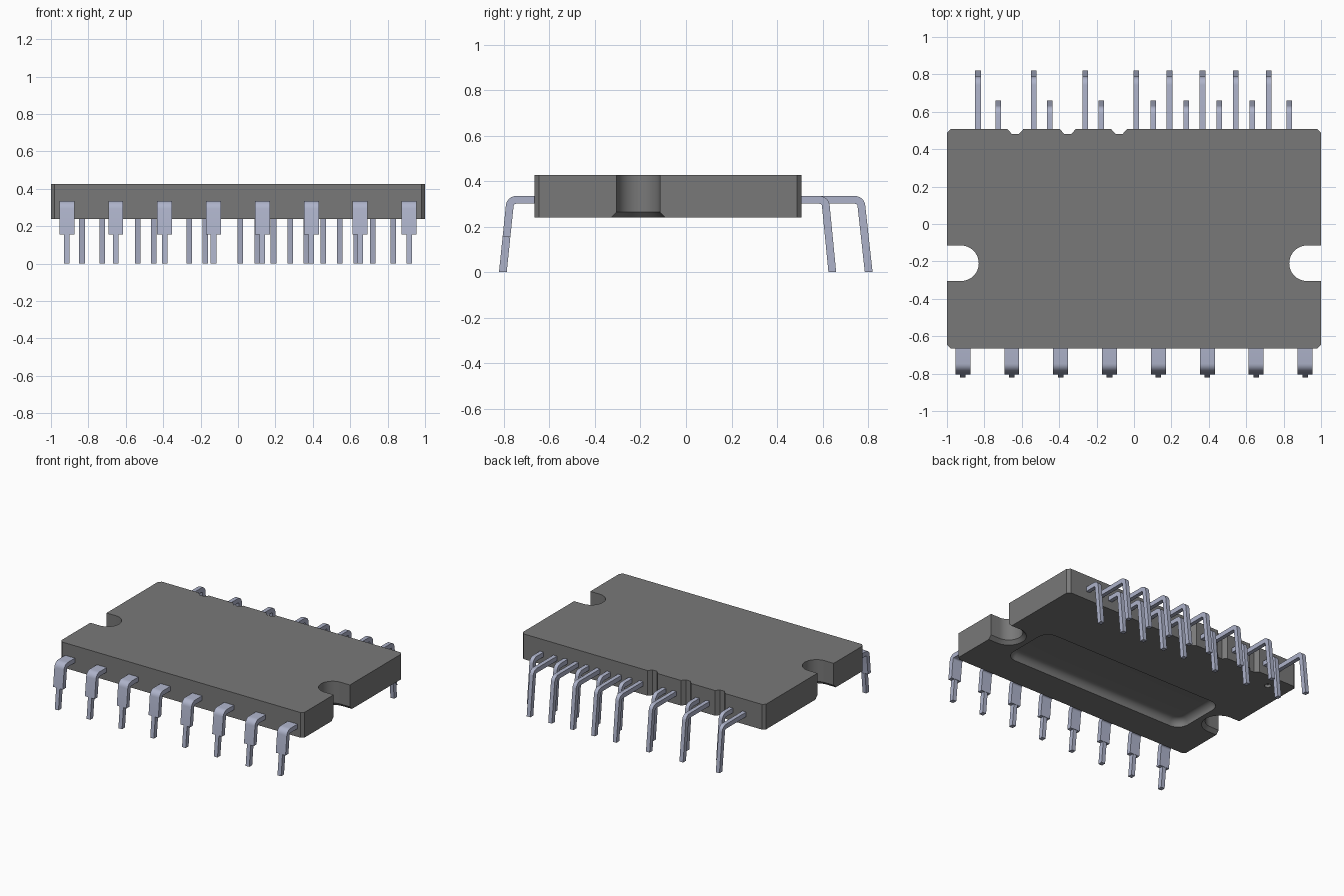
import bpy, bmesh, math
from mathutils import Vector

if "Cube" in bpy.data.objects:
    bpy.data.objects.remove(bpy.data.objects["Cube"], do_unlink=True)


def material(name, rgb):
    m = bpy.data.materials.new(name)
    m.use_nodes = True
    m.diffuse_color = (*rgb, 1)
    bsdf = next(n for n in m.node_tree.nodes if n.type == 'BSDF_PRINCIPLED')
    bsdf.inputs["Base Color"].default_value = (*rgb, 1)
    return m


GREY = material("moulded grey", (0.19, 0.19, 0.19))
METAL = material("tinned metal", (0.42, 0.45, 0.59))


def finish(name, bm, mat):
    bmesh.ops.recalc_face_normals(bm, faces=bm.faces[:])
    me = bpy.data.meshes.new(name)
    bm.to_mesh(me)
    bm.free()
    me.materials.append(mat)
    ob = bpy.data.objects.new(name, me)
    bpy.context.collection.objects.link(ob)
    return ob


def activate(ob):
    bpy.ops.object.select_all(action='DESELECT')
    ob.select_set(True)
    bpy.context.view_layer.objects.active = ob


def smooth(ob):
    activate(ob)
    bpy.ops.object.shade_smooth_by_angle(angle=math.radians(30))


def add_loft(bm, rings):
    """Skin closed rings of equal length and cap both ends."""
    vs = [[bm.verts.new(p) for p in ring] for ring in rings]
    n = len(vs[0])
    for a, b in zip(vs, vs[1:]):
        for i in range(n):
            j = (i + 1) % n
            bm.faces.new((a[i], a[j], b[j], b[i]))
    bm.faces.new(vs[0][::-1])
    bm.faces.new(vs[-1])


def rounded(cx, cy, hx, hy, r, z, steps=10):
    """Rounded rectangle at height z."""
    pts = []
    for q, (sx, sy) in enumerate(((1, 1), (-1, 1), (-1, -1), (1, -1))):
        for k in range(steps + 1):
            a = (q + k / steps) * math.pi / 2
            pts.append((cx + sx * (hx - r) + r * math.cos(a),
                        cy + sy * (hy - r) + r * math.sin(a), z))
    return pts


def cut(body, cx, cy, hx, hy, r, levels):
    """Subtract a rounded pocket given by (inset, z) levels."""
    bm = bmesh.new()
    add_loft(bm, [rounded(cx, cy, hx - i, hy - i, r - i, z) for i, z in levels])
    bmesh.ops.remove_doubles(bm, verts=bm.verts[:], dist=1e-5)
    cutter = finish("cutter", bm, GREY)
    cutter.hide_render = True
    mod = body.modifiers.new("pocket", 'BOOLEAN')
    mod.operation, mod.solver, mod.object = 'DIFFERENCE', 'EXACT', cutter
    activate(body)
    bpy.ops.object.modifier_apply(modifier=mod.name)
    bpy.data.objects.remove(cutter, do_unlink=True)


# Package body: chamfered outline with three small notches on the back edge
FRONT, BACK, BOTTOM, TOP, C = -0.665, 0.507, 0.24, 0.427, 0.02
outline = [(-1 + C, FRONT), (1 - C, FRONT), (1, FRONT + C), (1, BACK - C), (1 - C, BACK)]
for x in (-0.08, -0.354, -0.634):
    outline += [(x + 0.042, BACK), (x + 0.018, BACK - 0.027),
                (x - 0.018, BACK - 0.027), (x - 0.042, BACK)]
outline += [(-1 + C, BACK), (-1, BACK - C), (-1, FRONT + C)]
bm = bmesh.new()
add_loft(bm, [[(x, y, z) for x, y in outline] for z in (BOTTOM, TOP)])
body = finish("package_body", bm, GREY)

# Screw slots at both ends, flared at the underside
for s in (-1, 1):
    cut(body, s * 1.115, -0.21, 0.285, 0.095, 0.0949,
        [(-0.065, 0.2), (0, 0.265), (0, 0.5)])

# Underside recess with a filleted floor, and a small pin-one dimple
F = 0.05
fillet = [(F * (1 - math.cos(a)), 0.245 + F * math.sin(a))
          for a in (k * math.pi / 16 for k in range(9))]
cut(body, 0, -0.22, 0.765, 0.215, 0.085, [(0, 0.2)] + fillet)
cut(body, -0.84, 0.40, 0.022, 0.022, 0.0219, [(0, 0.2), (0, 0.26)])
smooth(body)


def lead_path(start, bend, foot, z, r=0.028, steps=6):
    """Centre line in (y, z): straight out, rounded bend, sloping leg."""
    p, f = Vector((bend, z)), Vector((foot, 0))
    d0 = Vector((math.copysign(1, bend), 0))
    d1 = (f - p).normalized()
    turn = d0.angle(d1)
    t = r * math.tan(turn / 2)
    a, b = p - d0 * t, p + d1 * t
    centre = a - Vector((0, r))
    pts = [Vector((start, z))]
    for k in range(steps + 1):
        w = turn * k / steps
        pts.append(centre + r * (d0 * math.sin(w) + Vector((0, 1)) * math.cos(w)))
    return pts, b, f


def add_ribbon(bm, x, pts, half_width, thick=0.034):
    """Rectangular strip swept along a (y, z) path."""
    rings = []
    for i, p in enumerate(pts):
        d = (pts[min(i + 1, len(pts) - 1)] - pts[max(i - 1, 0)]).normalized()
        if i == 0:
            d = (pts[1] - pts[0]).normalized()
        n = Vector((-d.y, d.x)) * thick / 2
        if i == len(pts) - 1:                      # level end cut
            n = Vector((math.copysign(thick / 2, n.x), 0))
        u, v = p + n, p - n
        rings.append([(x - half_width, u.x, u.y), (x + half_width, u.x, u.y),
                      (x + half_width, v.x, v.y), (x - half_width, v.x, v.y)])
    add_loft(bm, rings)


# Front leads: wide shoulder stepping down to a narrow tip
for i in range(8):
    x = -0.915 + i * 0.2614
    pts, b, foot = lead_path(FRONT + 0.04, -0.772, -0.805, 0.318)
    step = b.lerp(foot, (b.y - 0.155) / b.y)
    bm = bmesh.new()
    add_ribbon(bm, x, pts + [step], 0.04)
    add_ribbon(bm, x, [step, foot], 0.015)
    smooth(finish(f"front_lead_{i + 1}", bm, METAL))

# Back leads: staggered long and short rows
rows = {
    "long": (0.768, 0.803, (-0.834, -0.535, -0.26, 0.013, 0.19, 0.366, 0.543, 0.72)),
    "short": (0.612, 0.643, (-0.725, -0.45, -0.175, 0.102, 0.279, 0.456, 0.633, 0.83)),
}
for kind, (bend, foot_y, xs) in rows.items():
    for i, x in enumerate(xs):
        pts, b, foot = lead_path(BACK - 0.04, bend, foot_y, 0.318)
        bm = bmesh.new()
        add_ribbon(bm, x, pts + [foot], 0.015)
        smooth(finish(f"back_{kind}_lead_{i + 1}", bm, METAL))
